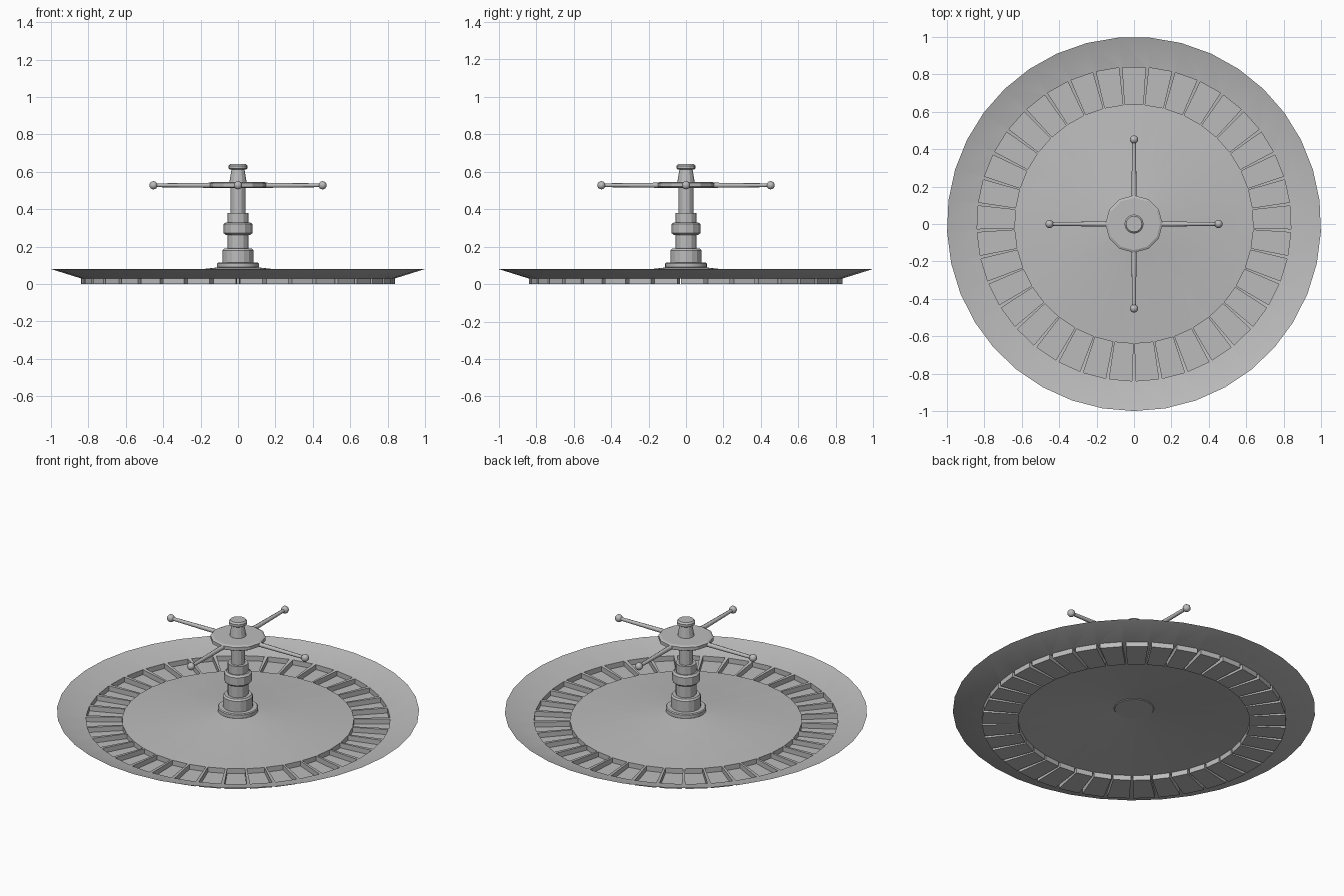
import bpy, bmesh
from math import pi, sin, cos, radians
from mathutils import Vector, Matrix

cube = bpy.data.objects.get("Cube")
if cube:
    bpy.data.objects.remove(cube, do_unlink=True)

grey = bpy.data.materials.new("plain grey")
grey.use_nodes = True
GREY = (0.5, 0.5, 0.5, 1)
grey.diffuse_color = GREY
grey.node_tree.nodes["Principled BSDF"].inputs["Base Color"].default_value = GREY


def finish(name, bm, smooth_angle=None):
    bmesh.ops.remove_doubles(bm, verts=bm.verts, dist=0.0001)
    mesh = bpy.data.meshes.new(name)
    bm.to_mesh(mesh)
    bm.free()
    mesh.materials.append(grey)
    obj = bpy.data.objects.new(name, mesh)
    bpy.context.collection.objects.link(obj)
    if smooth_angle:
        bpy.ops.object.select_all(action='DESELECT')
        obj.select_set(True)
        bpy.context.view_layer.objects.active = obj
        bpy.ops.object.shade_smooth_by_angle(angle=radians(smooth_angle))
    return obj


def lathe(name, profile, sides, smooth_angle=None):
    """Closed turned solid from (radius, height) points, bottom to top."""
    bm = bmesh.new()
    rings = [[bm.verts.new((r * cos(2 * pi * i / sides), r * sin(2 * pi * i / sides), z))
              for i in range(sides)] for r, z in profile]
    for low, high in zip(rings, rings[1:]):
        for i in range(sides):
            j = (i + 1) % sides
            bm.faces.new((low[i], low[j], high[j], high[i]))
    bm.faces.new(rings[0][::-1])
    bm.faces.new(rings[-1])
    return finish(name, bm, smooth_angle)


# Dish: sloped rim, a ring of sunken pockets and a shallow cone in the middle
POCKETS = 37
RIM, OUTER, INNER, HUB = (1.0, 0.08), (0.84, 0.03), (0.64, 0.03), (0.1, 0.09)


def corner(ring, k):
    a = 2 * pi * k / POCKETS - pi / 2
    return Vector((ring[0] * cos(a), ring[0] * sin(a), ring[1]))


def chord(ring, k, gap):
    a, b = corner(ring, k), corner(ring, k + 1)
    return a, a.lerp(b, gap), a.lerp(b, 1 - gap), b


bm = bmesh.new()


def face(*points):
    bm.faces.new([bm.verts.new(p) for p in points])


drop = Vector((0, 0, -OUTER[1]))
for k in range(POCKETS):
    oa, op, oq, ob = chord(OUTER, k, 0.07)
    ia, ip, iq, ib = chord(INNER, k, 0.05)
    face(corner(RIM, k), corner(RIM, k + 1), ob, oq, op, oa)
    face(ia, ip, iq, ib, corner(HUB, k + 1), corner(HUB, k))
    face(oa, op, ip, ia)
    face(oq, ob, ib, iq)
    loop = [op, oq, iq, ip]
    face(*[p + drop for p in loop])
    for p, q in zip(loop, loop[1:] + loop[:1]):
        face(p, q, q + drop, p + drop)
finish("dish", bm, 25)

# Central column
lathe("column_base", [(0.107, 0.085), (0.112, 0.09), (0.112, 0.11), (0.107, 0.115)], 24, 35)
lathe("lower_collar", [(0.083, 0.11), (0.083, 0.18), (0.075, 0.19)], 16)
lathe("column_sleeve", [(0.057, 0.18), (0.057, 0.38)], 12)
lathe("middle_ring", [(0.065, 0.262), (0.077, 0.272), (0.077, 0.32), (0.065, 0.33)], 12)
lathe("shaft", [(0.04, 0.37), (0.04, 0.52)], 12)

# Handle hub and finial
lathe("handle_hub", [(0.14, 0.513), (0.153, 0.52), (0.153, 0.54), (0.14, 0.546)], 12)
lathe("finial_neck", [(0.047, 0.54), (0.034, 0.618)], 12)
lathe("finial_cap", [(0.042, 0.612), (0.051, 0.618), (0.051, 0.632), (0.042, 0.641)], 16)

# Four handle arms with ball tips
for i, side in enumerate(("left", "back", "right", "front")):
    turn = Matrix.Rotation(i * pi / 2, 4, 'Z')
    bm = bmesh.new()
    bmesh.ops.create_cone(bm, cap_ends=True, segments=8, radius1=0.014, radius2=0.01, depth=0.33,
                          matrix=turn @ Matrix.Translation((0.285, 0, 0.528))
                          @ Matrix.Rotation(pi / 2, 4, 'Y'))
    finish(side + "_arm", bm, 50)
    bm = bmesh.new()
    bmesh.ops.create_uvsphere(bm, u_segments=12, v_segments=8, radius=0.022,
                              matrix=turn @ Matrix.Translation((0.452, 0, 0.528)))
    finish(side + "_knob", bm, 50)
